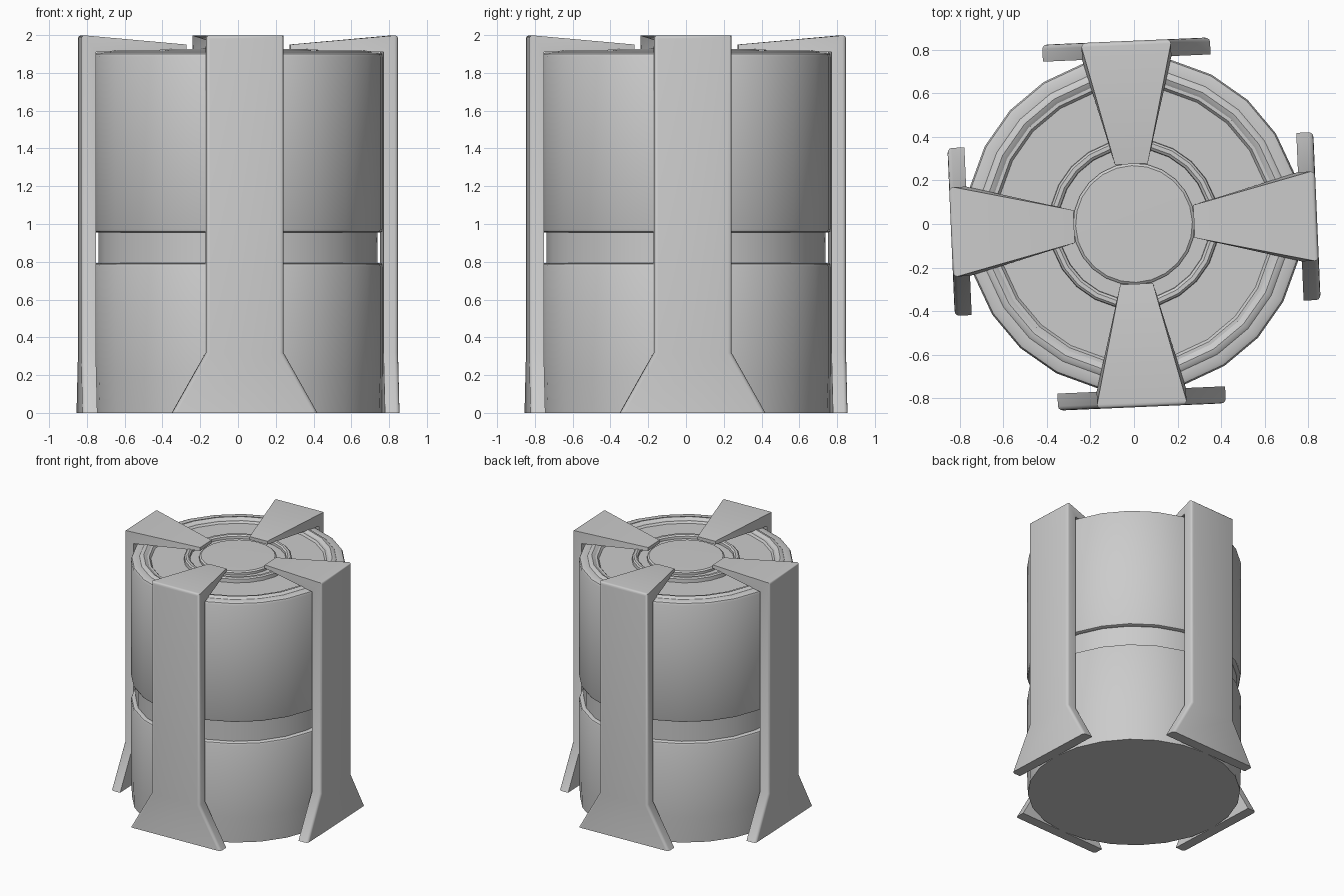
import bpy, bmesh, math

if "Cube" in bpy.data.objects:
    bpy.data.objects.remove(bpy.data.objects["Cube"])

SIDES = 24
TWIST = math.radians(2.5)   # whole brace set is turned slightly about z


def finish(bm, name, angle=35):
    bmesh.ops.recalc_face_normals(bm, faces=bm.faces)
    me = bpy.data.meshes.new(name)
    bm.to_mesh(me)
    bm.free()
    ob = bpy.data.objects.new(name, me)
    bpy.context.collection.objects.link(ob)
    bpy.ops.object.select_all(action='DESELECT')
    ob.select_set(True)
    bpy.context.view_layer.objects.active = ob
    bpy.ops.object.shade_smooth_by_angle(angle=math.radians(angle))
    return ob


def lathe(name, profile):
    """Revolve (radius, z) points that start and end on the axis."""
    bm = bmesh.new()
    vs = [bm.verts.new((r, 0, z)) for r, z in profile]
    es = [bm.edges.new(p) for p in zip(vs, vs[1:])]
    bmesh.ops.spin(bm, geom=vs + es, cent=(0, 0, 0), axis=(0, 0, 1),
                   angle=2 * math.pi, steps=SIDES, use_merge=True)
    bmesh.ops.remove_doubles(bm, verts=bm.verts, dist=1e-4)
    ob = finish(bm, name)
    ob.rotation_euler.z = TWIST
    return ob


# drum with waist groove, raised rim and inner lid ring
lathe("drum", [
    (0, 0), (0.765, 0), (0.772, 0.2), (0.772, 0.775), (0.767, 0.787), (0.755, 0.793),
    (0.738, 0.793), (0.738, 0.955), (0.755, 0.955), (0.767, 0.96), (0.772, 0.972),
    (0.772, 1.885), (0.765, 1.9), (0.75, 1.907), (0.71, 1.907),
    (0.70, 1.915), (0.68, 1.919), (0.665, 1.912), (0.655, 1.905), (0.64, 1.905),
    (0.628, 1.89), (0.39, 1.89), (0.388, 1.918), (0.378, 1.927), (0.36, 1.927),
    (0.348, 1.918), (0.346, 1.9), (0, 1.9)])

# central lid cap
lathe("lid_cap", [(0, 1.895), (0.28, 1.895), (0.28, 1.918), (0.268, 1.927), (0, 1.93)])

# four braces: flared foot, upright plate, tapering arm over the lid
SECTIONS = [  # half width, outer (y, z), inner (y, z)
    (0.385, (-0.84, 0.0), (-0.762, 0.0)),
    (0.205, (-0.84, 0.32), (-0.762, 0.32)),
    (0.205, (-0.84, 2.0), (-0.762, 1.91)),
    (0.075, (-0.275, 1.95), (-0.275, 1.924)),
]


def brace(name, turn):
    bm = bmesh.new()
    rings = []
    for hw, o, i in SECTIONS:
        rings.append([bm.verts.new(c) for c in
                      ((-hw, *o), (hw, *o), (hw, *i), (-hw, *i))])
    for a, b in zip(rings, rings[1:]):
        for k in range(4):
            n = (k + 1) % 4
            bm.faces.new((a[k], a[n], b[n], b[k]))
    bm.faces.new(rings[0])
    bm.faces.new(rings[-1])
    # round the outer corners of the plate and the shoulder
    pairs = [(rings[j][k], rings[j + 1][k]) for j in (0, 1) for k in (0, 1)]
    pairs.append((rings[2][0], rings[2][1]))
    bmesh.ops.bevel(bm, geom=[bm.edges.get(p) for p in pairs], offset=0.02,
                    segments=3, profile=0.5, affect='EDGES', clamp_overlap=True)
    ob = finish(bm, name)
    ob.rotation_euler.z = turn


for n, side in enumerate(("front", "right", "back", "left")):
    brace(side + "_brace", n * math.pi / 2 + TWIST)
